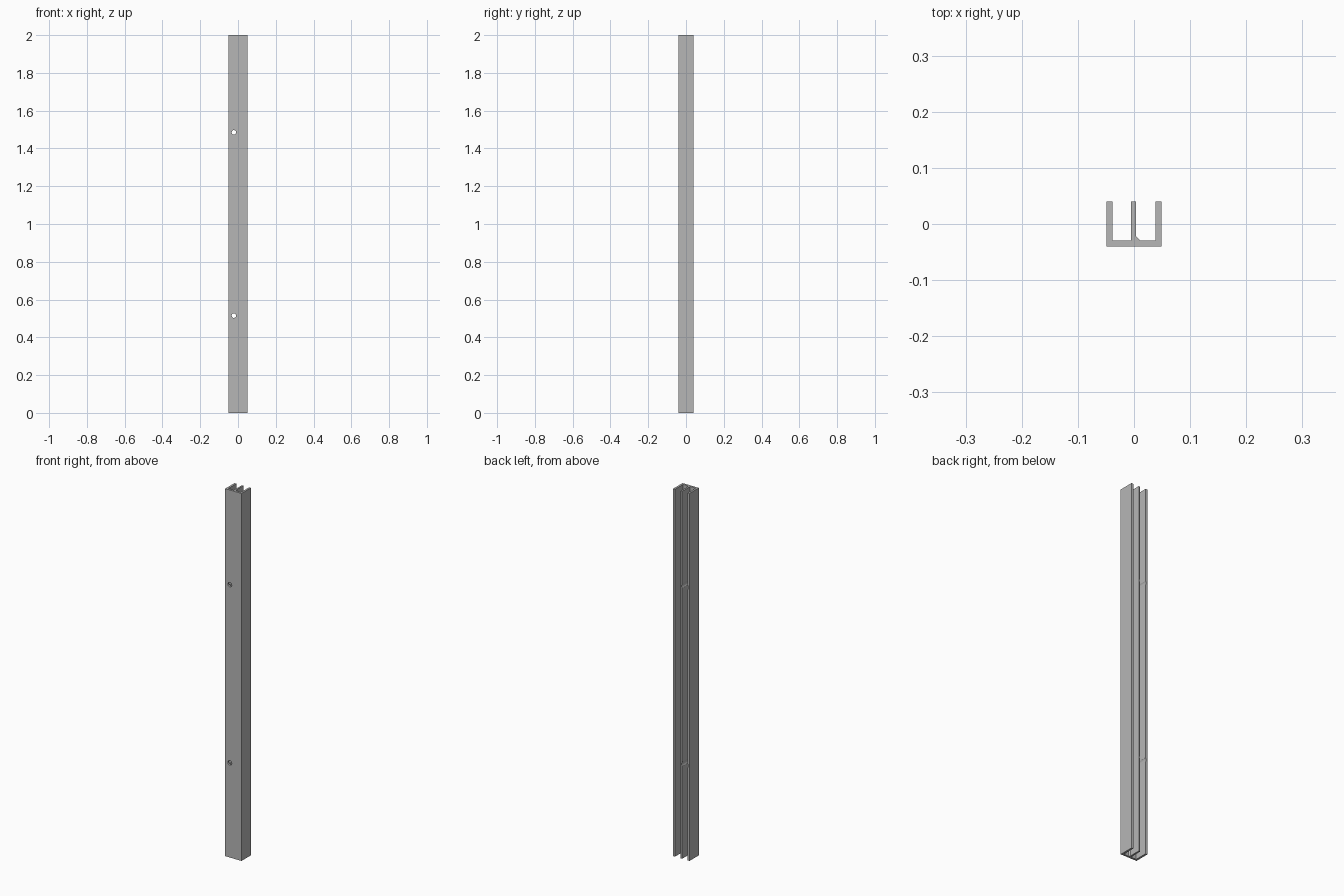
import bpy, bmesh, math
from mathutils import Vector

cube = bpy.data.objects.get("Cube")
if cube:
    bpy.data.objects.remove(cube, do_unlink=True)

HEIGHT = 2.0
W, D, T = 0.049, 0.04, 0.011          # half width, half depth, wall thickness
RIB_A, RIB_B, CHAMFER = -0.005, 0.004, 0.007
FLOOR = -D + T
HOLE_X = (RIB_A - W + T) / 2          # middle of the channel beside the rib

metal = bpy.data.materials.new("grey_metal")
metal.use_nodes = True
color = (0.47, 0.47, 0.47, 1)
metal.diffuse_color = color
metal.node_tree.nodes["Principled BSDF"].inputs["Base Color"].default_value = color


def extrude(name, points, direction):
    """Solid made by pushing a closed outline along a direction."""
    bm = bmesh.new()
    face = bm.faces.new([bm.verts.new(p) for p in points])
    result = bmesh.ops.extrude_face_region(bm, geom=[face])
    verts = [g for g in result["geom"] if isinstance(g, bmesh.types.BMVert)]
    bmesh.ops.translate(bm, verts=verts, vec=Vector(direction))
    bmesh.ops.recalc_face_normals(bm, faces=bm.faces)
    mesh = bpy.data.meshes.new(name)
    bm.to_mesh(mesh)
    bm.free()
    obj = bpy.data.objects.new(name, mesh)
    bpy.context.collection.objects.link(obj)
    mesh.materials.append(metal)
    return obj


# Three-flanged channel with a small chamfer at the foot of the rib
outline = [(-W, -D), (W, -D), (W, D), (W - T, D), (W - T, FLOOR),
           (RIB_B + CHAMFER, FLOOR), (RIB_B, FLOOR + CHAMFER), (RIB_B, D),
           (RIB_A, D), (RIB_A, FLOOR), (-W + T, FLOOR), (-W + T, D), (-W, D)]
channel = extrude("channel_profile", [(x, y, 0) for x, y in outline], (0, 0, HEIGHT))


def drill(name, radius, y0, y1, z):
    """Round cut along y through the channel."""
    ring = [(HOLE_X + radius * math.cos(a), y0, z + radius * math.sin(a))
            for a in (math.tau * i / 32 for i in range(32))]
    cutter = extrude(name, ring, (0, y1 - y0, 0))
    cutter.hide_render = True
    cutter.hide_viewport = True
    mod = channel.modifiers.new(name, "BOOLEAN")
    mod.operation = "DIFFERENCE"
    mod.solver = "EXACT"
    mod.object = cutter
    return cutter


# Screw holes in the front, with wider tool clearance grooving the flanges
cutters = []
for label, z in (("lower", 0.515), ("upper", 1.485)):
    cutters.append(drill(label + "_screw_hole", 0.012, -2 * D, 0, z))
    cutters.append(drill(label + "_tool_clearance", 0.02, FLOOR + 0.0005, 2 * D, z))

# Bake the cuts and remove the helpers
bpy.context.view_layer.update()
graph = bpy.context.evaluated_depsgraph_get()
baked = bpy.data.meshes.new_from_object(channel.evaluated_get(graph))
channel.modifiers.clear()
channel.data = baked
for cutter in cutters:
    bpy.data.objects.remove(cutter, do_unlink=True)

# Smooth the round cuts and keep the flat faces crisp
bpy.ops.object.select_all(action="DESELECT")
channel.select_set(True)
bpy.context.view_layer.objects.active = channel
bpy.ops.object.shade_smooth_by_angle(angle=math.radians(20))
